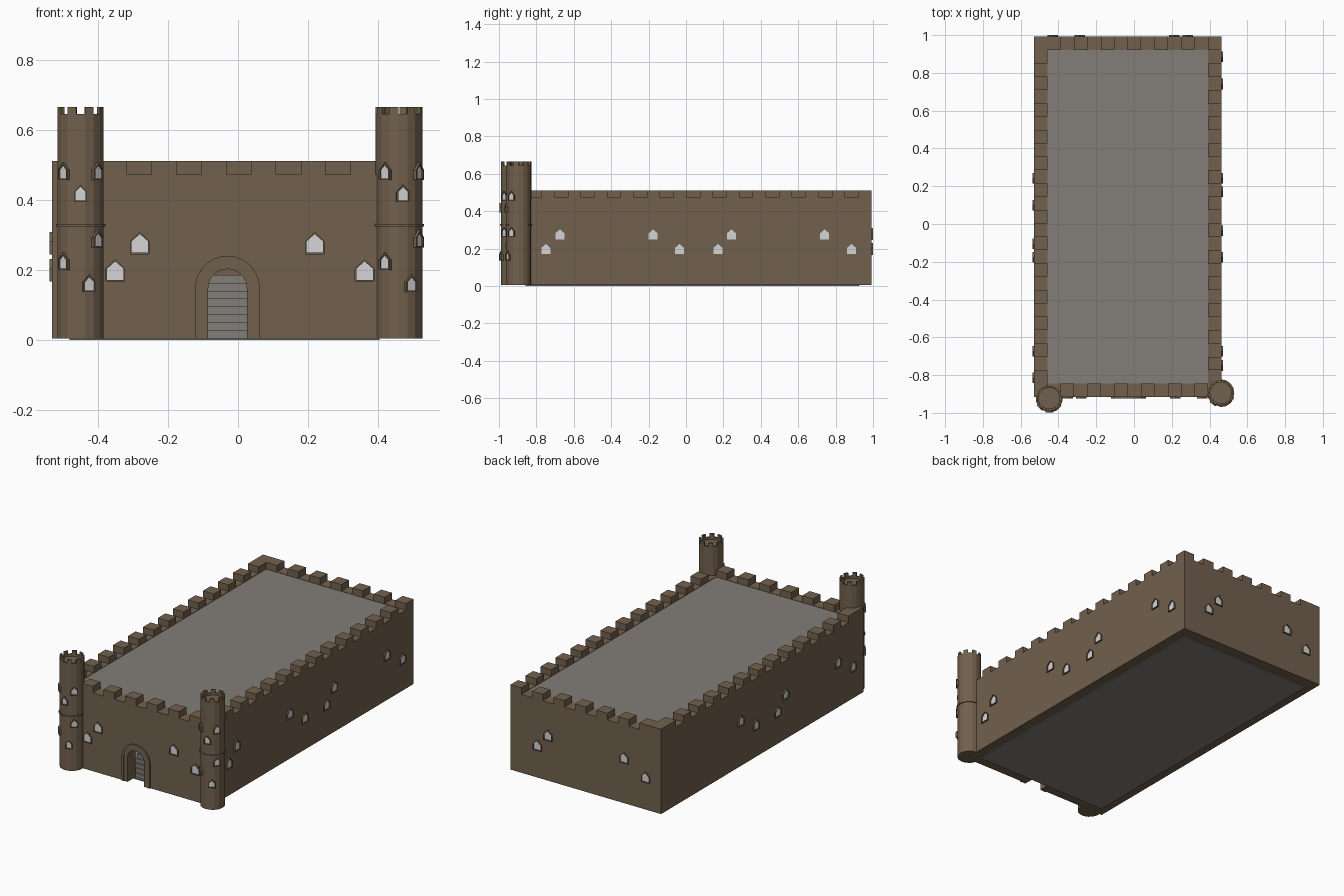
import bpy, math
from math import sin, cos, pi, radians

if "Cube" in bpy.data.objects:
    bpy.data.objects.remove(bpy.data.objects["Cube"])


def material(name, rgb):
    m = bpy.data.materials.new(name)
    m.diffuse_color = (*rgb, 1)
    m.use_nodes = True
    m.node_tree.nodes["Principled BSDF"].inputs["Base Color"].default_value = m.diffuse_color
    return m


BROWN = material("brown stone", (0.168, 0.120, 0.075))
GREY = material("grey floor", (0.225, 0.208, 0.185))
PANE = material("pale pane", (0.66, 0.66, 0.66))

X0, X1, Y0, Y1 = -0.53, 0.463, -0.915, 0.992   # outer faces of the walls
T, BASE, GAP_Z, TOP = 0.071, 0.005, 0.472, 0.511


def make(name, verts, faces, mat):
    me = bpy.data.meshes.new(name)
    me.from_pydata(verts, [], faces)
    me.materials.append(mat)
    ob = bpy.data.objects.new(name, me)
    bpy.context.collection.objects.link(ob)
    return ob


def place(u, z, d, origin, a):
    """u runs along the wall, d points out of it; a = 0 faces the front"""
    return (origin[0] + u * cos(a) + d * sin(a), origin[1] + u * sin(a) - d * cos(a), z)


def prism(name, pts, origin, a, d0, d1, mat):
    n = len(pts)
    verts = [place(u, z, d, origin, a) for d in (d1, d0) for u, z in pts]
    faces = [tuple(range(n)), tuple(range(2 * n - 1, n - 1, -1))]
    faces += [(i, i + n, (i + 1) % n + n, (i + 1) % n) for i in range(n)]
    return make(name, verts, faces, mat)


def ring(name, outer, inner, origin, a, d0, d1, mat, closed=True):
    n = len(outer)
    verts = [place(u, z, d, origin, a) for loop, d in
             ((outer, d0), (outer, d1), (inner, d1), (inner, d0)) for u, z in loop]
    faces = []
    for i in range(n if closed else n - 1):
        j = (i + 1) % n
        for k in range(4):
            m = (k + 1) % 4
            faces.append((k * n + i, k * n + j, m * n + j, m * n + i))
    return make(name, verts, faces, mat)


def box(name, x0, x1, y0, y1, z0, z1, mat):
    return prism(name, [(x0, z0), (x1, z0), (x1, z1), (x0, z1)], (0, 0), 0, -y1, -y0, mat)


def crenels(u0, u1, n, phase):
    """stepped top edge from u0 to u1; phase tells which cells stand up"""
    pts, w = [], (u1 - u0) / n
    for i in range(n):
        z = TOP if phase(i) else GAP_Z
        for p in ((u0 + i * w, z), (u0 + (i + 1) * w, z)):
            if not pts or math.dist(pts[-1], p) > 1e-6:
                pts.append(p)
    return pts


def arch(cx, r, spring=0.148, n=14):
    return ([(cx + r, BASE)] + [(cx + r * cos(pi * i / n), spring + r * sin(pi * i / n))
            for i in range(n + 1)] + [(cx - r, BASE)])


def window(name, u, z, w, h, origin, a, out):
    def shape(m):
        k = w / 2 - m
        return [(u - k, z + m), (u + k, z + m), (u + k, z + h * 0.58),
                (u, z + h - m * 1.4), (u - k, z + h * 0.58)]
    ring(name + "_frame", shape(0), shape(0.0045), origin, a, -0.004, out, BROWN)
    prism(name + "_pane", shape(0.004), origin, a, -0.004, 0.002, PANE)


# walls: front with arched doorway, back, and the two sides between them
DOOR = -0.03
front = [(X0, BASE)] + crenels(X0, X1, 14, lambda i: i % 2 == 0) + [(X1, BASE)]
prism("front_wall", front + arch(DOOR, 0.055), (0, Y0), 0, -T, 0, BROWN)
back = crenels(-X1, -X0, 14, lambda i: i % 2 == 0 or i == 13)
prism("back_wall", [(-X1, BASE)] + back + [(-X0, BASE)], (0, Y1), pi, -T, 0, BROWN)
s0, s1 = Y0 + T, Y1 - T
prism("right_wall", [(s0, BASE)] + crenels(s0, s1, 25, lambda i: i % 2 == 1) + [(s1, BASE)],
      (X1, 0), pi / 2, -T, 0, BROWN)
prism("left_wall", [(-s1, BASE)] + crenels(-s1, -s0, 25, lambda i: i % 2 == 0) + [(-s0, BASE)],
      (X0, 0), -pi / 2, -T, 0, BROWN)

# roof and ground slab
box("roof", X0 + T, X1 - T, s0, s1, 0.45, 0.470, GREY)
box("ground_slab", -0.48, 0.404, -0.858, 0.928, 0.0, 0.006, GREY)

# door surround in two stepped rings, stairs behind the doorway
ring("door_arch_outer", arch(DOOR, 0.0925), arch(DOOR, 0.079), (0, Y0), 0, -0.01, 0.008, BROWN, False)
ring("door_arch_inner", arch(DOOR, 0.080), arch(DOOR, 0.055), (0, Y0), 0, -0.01, 0.005, BROWN, False)
for i in range(8):
    y = s0 + 0.012 * i
    box("stair_step", DOOR - 0.08, DOOR + 0.08, y, y + 0.03, 0.006, 0.006 + 0.0225 * (i + 1), GREY)
box("stair_back_wall", DOOR - 0.09, DOOR + 0.09, s0 + 0.12, s0 + 0.13, 0.006, 0.45, BROWN)

# wall windows in an upper and a lower row
UP, LOW = 0.245, 0.167
sides = {
    "front": ((0, Y0), 0, [(-0.28, UP), (0.219, UP), (-0.35, LOW), (0.361, LOW)]),
    "right": ((X1, 0), pi / 2, [(-0.674, UP), (-0.749, LOW), (-0.176, UP), (-0.035, LOW),
                                (0.171, LOW), (0.243, UP), (0.741, UP), (0.885, LOW)]),
    "back": ((0, Y1), pi, [(-0.284, LOW), (-0.214, UP), (0.288, UP), (0.43, LOW)]),
    "left": ((X0, 0), -pi / 2, [(-0.242, UP), (-0.1, LOW), (0.105, LOW), (0.177, UP),
                                (0.674, UP), (0.815, LOW)]),
}
for side, (origin, a, spots) in sides.items():
    for u, z in spots:
        window(side + "_window", u, z, 0.056, 0.064, origin, a, 0.008)


def lathe(name, profile, cx, cy, mat, n=16, rot=0.0, closed=False):
    m = len(profile)
    verts = [(cx + r * cos(2 * pi * i / n + rot), cy + r * sin(2 * pi * i / n + rot), z)
             for i in range(n) for r, z in profile]
    faces = []
    for i in range(n):
        j = (i + 1) % n
        for k in range(m if closed else m - 1):
            l = (k + 1) % m
            faces.append((i * m + k, j * m + k, j * m + l, i * m + l))
    if not closed:
        faces.append(tuple(i * m for i in reversed(range(n))))
        faces.append(tuple(i * m + m - 1 for i in range(n)))
    return make(name, verts, faces, mat)


# two corner towers, the right one turned by ten degrees
R, RIN = 0.067, 0.056
tower_windows = [(-45, 0.457), (45, 0.457), (0, 0.394), (45, 0.264), (-45, 0.20), (21, 0.137)]
for side, cx, cy, turn in (("left", -0.449, -0.923, 0), ("right", 0.459, -0.894, radians(10))):
    lathe(side + "_tower", [(R, BASE), (R, 0.645), (RIN, 0.645), (RIN, 0.632)], cx, cy, BROWN,
          rot=turn + pi / 16)
    lathe(side + "_tower_band", [(R - 0.005, 0.324), (R + 0.005, 0.324), (R + 0.005, 0.332),
          (R - 0.005, 0.332)], cx, cy, BROWN, rot=turn + pi / 16, closed=True)
    # battlements on every other facet
    for i in range(8):
        a0 = turn + pi / 16 + i * pi / 4
        a1 = a0 + pi / 8
        plan = [(r * cos(a), r * sin(a)) for r, a in ((R, a0), (R, a1), (RIN, a1), (RIN, a0))]
        verts = [(cx + x, cy + y, z) for z in (0.643, 0.665) for x, y in plan]
        make(side + "_tower_merlon", verts, [(3, 2, 1, 0), (4, 5, 6, 7)] +
             [(k, (k + 1) % 4, (k + 1) % 4 + 4, k + 4) for k in range(4)], BROWN)
    for deg, z in tower_windows:
        a = radians(deg) + turn
        window(side + "_tower_window", 0, z, 0.038, 0.05,
               (cx + R * sin(a), cy - R * cos(a)), a, 0.007)

# make every face point outward
import bmesh
for ob in bpy.context.collection.objects:
    bm = bmesh.new()
    bm.from_mesh(ob.data)
    bmesh.ops.recalc_face_normals(bm, faces=bm.faces)
    bm.to_mesh(ob.data)
    bm.free()
